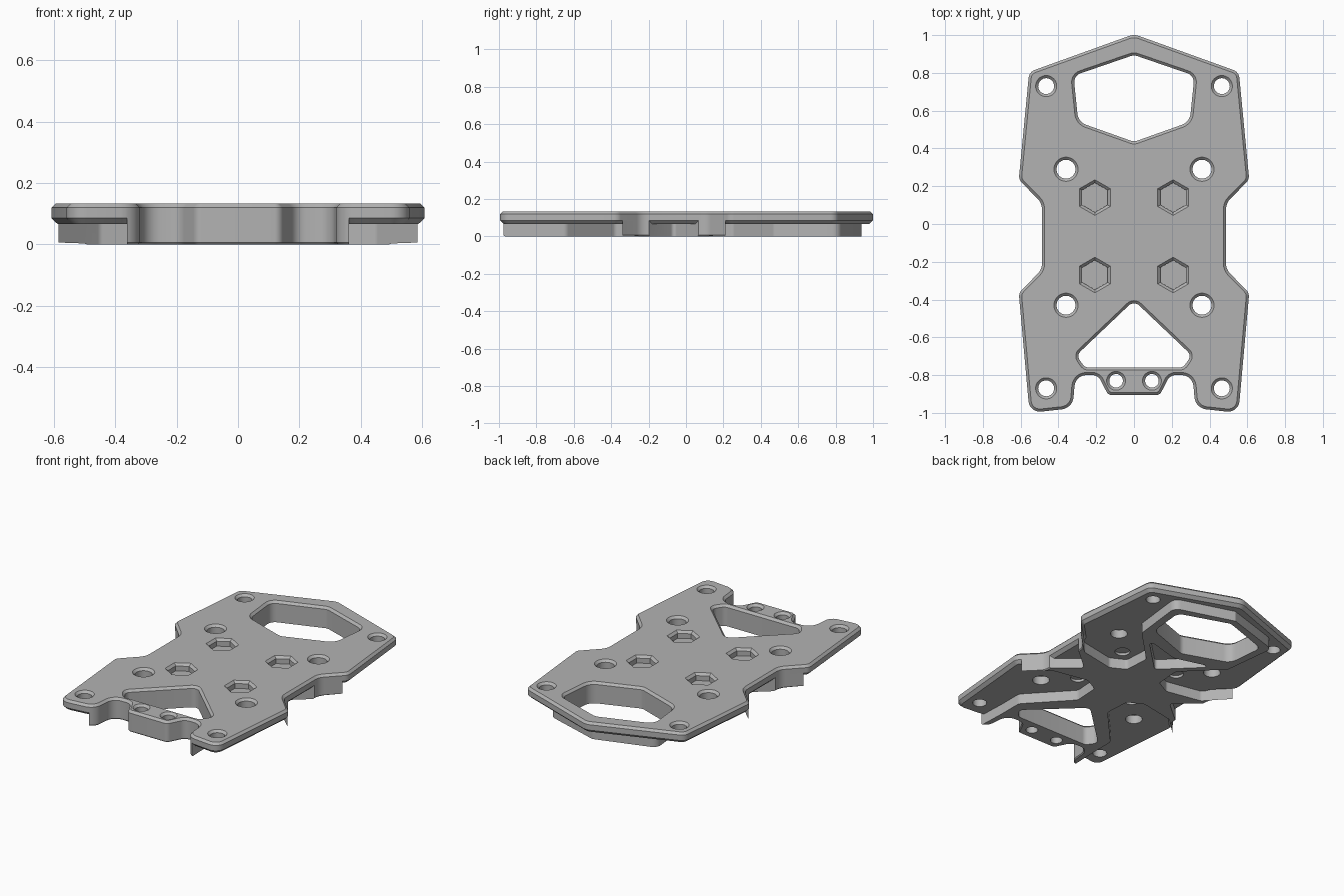
import bpy, bmesh, math
from mathutils import Vector

cube = bpy.data.objects.get("Cube")
if cube:
    bpy.data.objects.remove(cube, do_unlink=True)

TOP, WEB, CH = 0.133, 0.066, 0.014   # top height, web underside, chamfer
MID = -0.065                         # fore-aft symmetry line of the pockets

grey = bpy.data.materials.new("plain_grey")
grey.use_nodes = True
colour = (0.45, 0.45, 0.45, 1)
grey.diffuse_color = colour
grey.node_tree.nodes["Principled BSDF"].inputs["Base Color"].default_value = colour


def rounded(points, steps=6):
    """Round each corner (x, y, radius) of a closed polygon, counter-clockwise."""
    out = []
    for i, (x, y, r) in enumerate(points):
        p = Vector((x, y))
        a = Vector(points[i - 1][:2]) - p
        b = Vector(points[(i + 1) % len(points)][:2]) - p
        if r == 0:
            out.append(p)
            continue
        half = a.angle(b) / 2
        d = min(r / math.tan(half), a.length * 0.48, b.length * 0.48)
        r = d * math.tan(half)
        a.normalize()
        b.normalize()
        c = p + (a + b).normalized() * (r / math.sin(half))
        s, e = p + a * d - c, p + b * d - c
        sweep = s.angle_signed(e)
        for k in range(steps + 1):
            t = -sweep * k / steps
            out.append(c + Vector((s.x * math.cos(t) - s.y * math.sin(t),
                                   s.x * math.sin(t) + s.y * math.cos(t))))
    area = sum(out[i - 1].cross(out[i]) for i in range(len(out)))
    return out if area > 0 else out[::-1]


def mirrored(half):
    """Complete a right-hand half profile across x = 0."""
    return half + [(-x, y, r) for x, y, r in reversed(half) if x > 0]


def ngon(x, y, r, n):
    return [Vector((x + r * math.cos(math.tau * (i / n) + math.pi / 2),
                    y + r * math.sin(math.tau * (i / n) + math.pi / 2)))
            for i in range(n)]


def grown(poly, d):
    """Offset a counter-clockwise polygon outward by d."""
    out = []
    for i, p in enumerate(poly):
        u = (p - poly[i - 1]).normalized()
        v = (poly[(i + 1) % len(poly)] - p).normalized()
        n1, n2 = Vector((u.y, -u.x)), Vector((v.y, -v.x))
        out.append(p + (n1 + n2) * (d / (1 + n1.dot(n2))))
    return out


def loft(name, poly, layers):
    """Stack the polygon at (height, offset) layers into a closed solid."""
    bm = bmesh.new()
    rings = [[bm.verts.new((q.x, q.y, z)) for q in grown(poly, d)] for z, d in layers]
    n = len(poly)
    for lo, hi in zip(rings, rings[1:]):
        for i in range(n):
            j = (i + 1) % n
            bm.faces.new((lo[i], lo[j], hi[j], hi[i]))
    bm.faces.new(rings[0][::-1])
    bm.faces.new(rings[-1])
    mesh = bpy.data.meshes.new(name)
    bm.to_mesh(mesh)
    bm.free()
    mesh.materials.append(grey)
    ob = bpy.data.objects.new(name, mesh)
    bpy.context.collection.objects.link(ob)
    return ob


def combine(target, tool, operation="DIFFERENCE"):
    mod = target.modifiers.new("cut", "BOOLEAN")
    mod.operation, mod.object, mod.solver = operation, tool, "EXACT"
    bpy.context.view_layer.objects.active = target
    bpy.ops.object.modifier_apply(modifier=mod.name)
    bpy.data.objects.remove(tool, do_unlink=True)


def through(poly, bottom=-0.1):
    """Cutter with a chamfered top rim."""
    return loft("cutter", poly, [(bottom, 0), (TOP - CH, 0), (TOP, CH), (TOP + 0.05, CH)])


# Outer silhouette
outline = rounded(mirrored([
    (0, 1.005, 0.08), (0.555, 0.805, 0.05), (0.61, 0.235, 0.05), (0.487, 0.11, 0.08),
    (0.487, -0.24, 0.08), (0.61, -0.365, 0.05), (0.553, -1.0, 0.06), (0.325, -0.975, 0.07),
    (0.31, -0.8, 0.08), (0.19, -0.8, 0.05), (0.137, -0.905, 0.03)]))

plate = loft("base_plate", outline,
             [(WEB, -0.02), (0.085, 0), (TOP - CH, 0), (TOP, -CH)])
ribs = loft("lower_ribs", outline, [(0, -0.006), (0.006, 0), (0.1, 0)])

# Corner recesses between the ribs
inner = [(0.585, 0.21, 0), (0.45, 0.08, 0.03), (0.22, 0.035, 0.03),
         (0.125, 0.085, 0.03), (0.115, 0.25, 0.03)]
back = [(0.8, 0.21, 0)] + inner + [
    (0.335, 0.47, 0.03), (0.375, 0.82, 0.05), (0, 0.937, 0), (0, 1.2, 0), (0.8, 1.2, 0)]
front = [(x, 2 * MID - y, r) for x, y, r in [(0.8, 0.21, 0)] + inner] + [
    (0.355, -0.64, 0.04), (0.355, -0.8, 0.04), (0.37, -1.2, 0), (0.8, -1.2, 0)]
# Side pockets in the waist
side = [(0.7, 0.07, 0), (0.49, 0.07, 0), (0.33, MID, 0.02),
        (0.49, 2 * MID - 0.07, 0), (0.7, 2 * MID - 0.07, 0)]
for shape in (back, front, side):
    for s in (1, -1):
        poly = rounded([(s * x, y, r) for x, y, r in shape])
        combine(ribs, loft("cutter", poly, [(-0.1, 0), (0.15, 0)]))

# Chevron pocket behind the large window
chevron = rounded(mirrored([(0, 0.19, 0.02), (0.25, 0.435, 0.015), (0, 0.365, 0.02)]))
combine(ribs, loft("cutter", chevron, [(-0.1, 0), (0.15, 0)]))
combine(plate, ribs, "UNION")

# Large window and triangular window
window = mirrored([(0, 0.895, 0.05), (0.32, 0.785, 0.05),
                   (0.295, 0.54, 0.07), (0, 0.435, 0.05)])
triangle = mirrored([(0, -0.405, 0.04), (0.305, -0.695, 0.035), (0.26, -0.76, 0.04)])
for shape in (window, triangle):
    combine(plate, through(rounded(shape)))

# Round holes and hexagonal nut pockets
for s in (1, -1):
    for x, y, r in [(0.465, 0.73, 0.042), (0.465, -0.87, 0.042), (0.36, 0.29, 0.05),
                    (0.36, -0.43, 0.05), (0.095, -0.83, 0.036)]:
        combine(plate, through(ngon(s * x, y, r, 32)))
    for y in (0.14, -0.27):
        combine(plate, through(ngon(s * 0.207, y, 0.078, 6), 0.088))
        combine(plate, loft("cutter", ngon(s * 0.207, y, 0.045, 24), [(-0.1, 0), (0.082, 0)]))

bpy.ops.object.select_all(action="DESELECT")
plate.select_set(True)
bpy.context.view_layer.objects.active = plate
bpy.ops.object.shade_smooth_by_angle(angle=math.radians(30))
